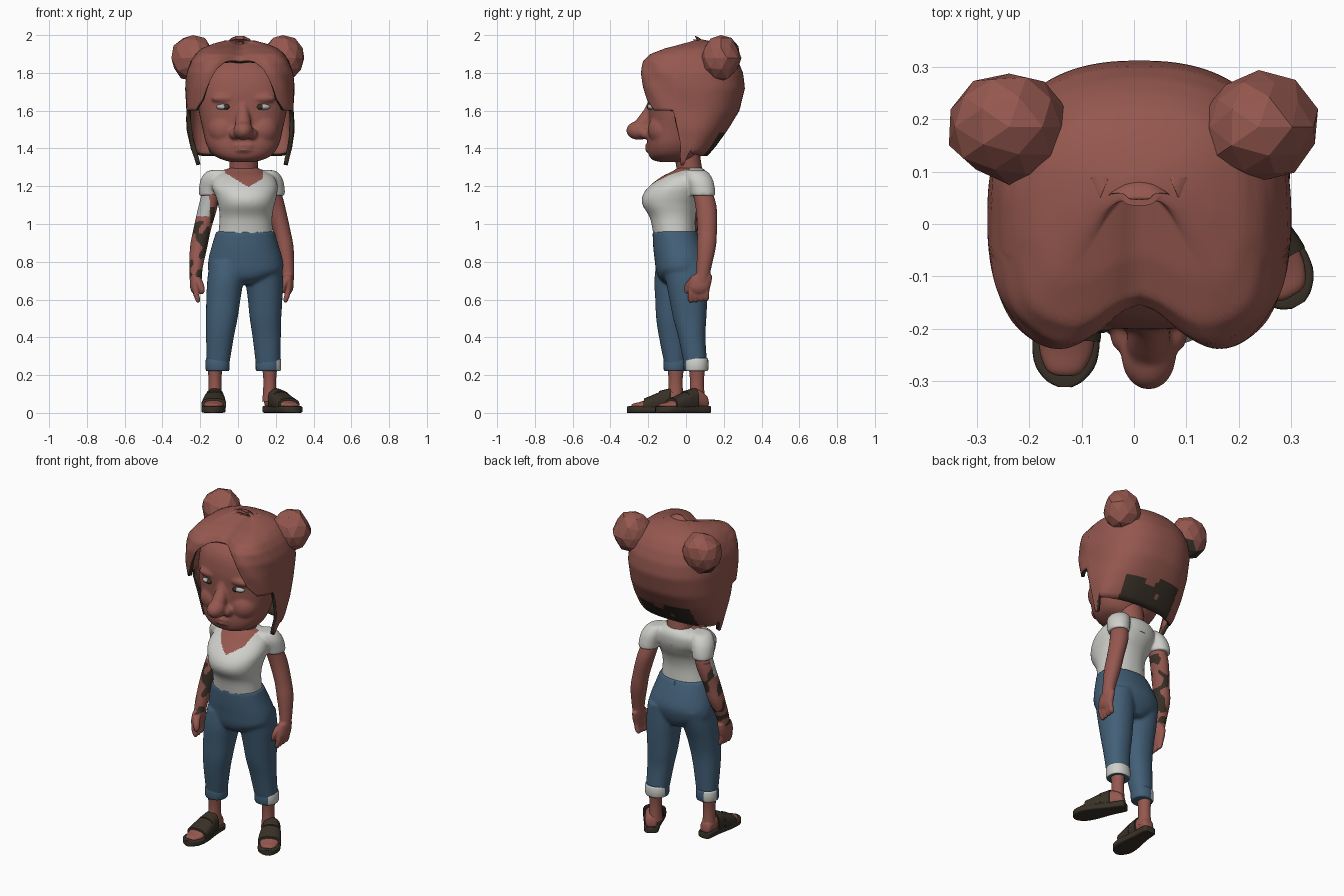
import bpy, bmesh, math, random
from mathutils import Vector, Matrix, noise

if "Cube" in bpy.data.objects:
    bpy.data.objects.remove(bpy.data.objects["Cube"])

random.seed(4)


def material(name, rgb):
    m = bpy.data.materials.new(name)
    m.diffuse_color = (*rgb, 1)
    m.use_nodes = True
    m.node_tree.nodes["Principled BSDF"].inputs["Base Color"].default_value = m.diffuse_color
    return m


SKIN = material("red brown", (0.30, 0.097, 0.078))
WHITE = material("off white", (0.62, 0.62, 0.59))
DENIM = material("denim blue", (0.055, 0.115, 0.185))
DARK = material("dark brown", (0.040, 0.030, 0.020))
GREY = material("light grey", (0.45, 0.46, 0.46))


def finish(name, bm, mats, pick=None, smooth=True, recalc=True):
    if recalc:
        bmesh.ops.recalc_face_normals(bm, faces=bm.faces[:])
    bm.normal_update()
    for f in bm.faces:
        f.smooth = smooth
        if pick:
            f.material_index = pick(f.calc_center_median(), f.normal)
    me = bpy.data.meshes.new(name)
    bm.to_mesh(me)
    bm.free()
    for m in mats:
        me.materials.append(m)
    if smooth:
        me.set_sharp_from_angle(angle=math.radians(55))
    ob = bpy.data.objects.new(name, me)
    bpy.context.collection.objects.link(ob)
    return ob


def fuse(name, parts, mats, pick=None, voxel=.008, rounds=6):
    """Melt overlapping parts into one smooth skin, then colour it by rule."""
    bm = bmesh.new()
    for p in parts:
        bm.from_mesh(p.data)
        bpy.data.objects.remove(p)
    ob = finish(name + "_raw", bm, [])
    mod = ob.modifiers.new("melt", "REMESH")
    mod.mode, mod.voxel_size = "VOXEL", voxel
    mod = ob.modifiers.new("soften", "SMOOTH")
    mod.factor, mod.iterations = .5, rounds
    bpy.context.view_layer.update()
    dg = bpy.context.evaluated_depsgraph_get()
    bm = bmesh.new()
    bm.from_mesh(ob.evaluated_get(dg).data)
    bpy.data.objects.remove(ob)
    for f in bm.faces:
        f.material_index = 0
    return finish(name, bm, mats, pick)


def spow(v, e):
    return math.copysign(abs(v) ** e, v)


def resample(rings, steps):
    """Catmull-Rom through the section list."""
    out = []
    for i in range(len(rings) - 1):
        a, b, c, d = (rings[max(0, min(len(rings) - 1, i + k))] for k in (-1, 0, 1, 2))
        for s in range(steps):
            t = s / steps
            out.append([0.5 * (2 * q + (r - p) * t + (2 * p - 5 * q + 4 * r - u) * t * t
                               + (3 * q - p - 3 * r + u) * t ** 3)
                        for p, q, r, u in zip(a, b, c, d)])
    return out + [list(rings[-1])]


def loft(name, rings, mats=(), axis="z", n=28, p=2.2, steps=4, pick=None, M=Matrix()):
    """Sections (position, a0, a1, b0, b1) along an axis, joined and capped."""
    bm = bmesh.new()
    rows = []
    for w, a0, a1, b0, b1 in resample(rings, steps):
        row = []
        for k in range(n):
            t = 2 * math.pi * k / n
            a = (a0 + a1) / 2 + (a1 - a0) / 2 * spow(math.sin(t), 2 / p)
            b = (b0 + b1) / 2 - (b1 - b0) / 2 * spow(math.cos(t), 2 / p)
            row.append(bm.verts.new(M @ Vector((a, b, w) if axis == "z" else (a, w, b))))
        rows.append(row)
    for r, s in zip(rows, rows[1:]):
        for k in range(n):
            bm.faces.new((r[k], r[(k + 1) % n], s[(k + 1) % n], s[k]))
    bm.faces.new(rows[0])
    bm.faces.new(rows[-1])
    return finish(name, bm, mats, pick)


def limb(name, pts, mats=(), mirror=False, fy=1.1, **kw):
    """Round sections (x, y, z, r); mirror reflects about the body axis x = 0.02."""
    rings = []
    for x, y, z, r in pts:
        x = 0.04 - x if mirror else x
        rings.append((z, x - r, x + r, y - r * fy, y + r * fy))
    return loft(name, rings, mats, p=2, **kw)


def ball(name, loc, rad, *mats):
    bm = bmesh.new()
    bmesh.ops.create_uvsphere(bm, u_segments=20, v_segments=12, radius=1,
                              matrix=Matrix.Translation(loc) @ Matrix.Diagonal((*rad, 1)))
    return finish(name, bm, mats)


# Head, nose and face details
face = [loft("head", [(1.328, -.03, .08, -.13, -.03), (1.338, -.075, .125, -.175, .02), (1.365, -.13, .18, -.197, .05),
              (1.42, -.167, .217, -.205, .08), (1.5, -.187, .237, -.197, .11), (1.6, -.208, .258, -.199, .15),
              (1.7, -.218, .268, -.2, .19), (1.8, -.2, .24, -.175, .2), (1.88, -.12, .16, -.1, .15)], n=40, p=2.4),
        limb("nose_bridge", [(.026, -.165, 1.67, .025), (.026, -.187, 1.61, .03), (.027, -.22, 1.55, .04),
                             (.028, -.24, 1.5, .045)]),
        ball("nose_tip", (.028, -.25, 1.495), (.053, .067, .05))]
for s in (-1, 1):
    face += [ball("nostril", (.028 + s * .045, -.21, 1.478), (.03, .036, .03)),
             ball("brow", (.028 + s * .1, -.175, 1.665), (.07, .03, .026)),
             ball("cheek", (.028 + s * .1, -.115, 1.5), (.09, .088, .09))]
    ball("eye", (.028 + s * .103, -.18, 1.62), (.04, .025, .016), GREY)
    ball("iris", (.028 + s * .09, -.194, 1.62), (.017, .014, .015), DARK)
face += [ball("upper_lip", (.028, -.195, 1.416), (.06, .022, .012)),
         ball("lower_lip", (.028, -.195, 1.392), (.05, .022, .012))]
fuse("head", face, [SKIN])
limb("neck", [(.03, .035, 1.2, .085), (.03, .02, 1.28, .075), (.03, 0, 1.4, .078)], [SKIN], fy=.9)

# Hair: columns run from the crown down to a hem height set by direction
SHELL = [(1.32, .24, -.1, .075), (1.4, .27, -.13, .15), (1.5, .285, -.19, .222), (1.6, .285, -.235, .283),
         (1.72, .288, -.255, .312), (1.8, .283, -.26, .302), (1.86, .262, -.252, .277), (1.9, .235, -.22, .25),
         (1.93, .2, -.145, .22), (1.955, .14, -.05, .17), (1.968, .09, 0, .13), (1.976, .035, .035, .09)]
HEM = [(0, 1.875), (8, 1.86), (17, 1.82), (26, 1.74), (36, 1.655), (50, 1.6), (79, 1.6), (81.5, 1.46),
       (84.5, 1.31), (90, 1.31), (95, 1.39), (102, 1.37), (130, 1.36), (180, 1.36)]


def lookup(table, v):
    v = max(table[0][0], min(table[-1][0], v))
    for a, b in zip(table, table[1:]):
        if v <= b[0]:
            t = (v - a[0]) / (b[0] - a[0])
            return [p + (q - p) * t for p, q in zip(a[1:], b[1:])]


bm = bmesh.new()
N, R = 180, 40
grid = []
for i in range(R + 1):
    row = []
    for j in range(N):
        th = 2 * math.pi * j / N
        deg = math.degrees(min(th, 2 * math.pi - th))
        z = 1.976 - (1.976 - lookup(HEM, deg)[0]) * (i / R) ** 1.7
        rx, y0, y1 = lookup(SHELL, z)
        fade = min(1, i / 12)
        k = 1 + .009 * math.sin(deg / 7 + z * 30) * fade * max(0, min(1, (110 - deg) / 30))
        e = .66 if deg < 90 else .83
        x = rx * k * spow(math.sin(th), e)
        y = (y0 + y1) / 2 - (y1 - y0) / 2 * k * spow(math.cos(th), e)
        if deg < 90:  # centre parting
            y += .085 * math.exp(-(x / .1) ** 2) * fade
            z -= .012 * math.exp(-(x / .03) ** 2) * fade
        row.append(bm.verts.new((x + .01 + .012 * max(0, (1.6 - z) / .3), y, z)))
    grid.append(row)
for r, s in zip(grid, grid[1:]):
    for j in range(N):
        bm.faces.new((r[j], s[j], s[(j + 1) % N], r[(j + 1) % N]))
bm.faces.new(grid[0])


def nape(c, n):
    return int(c.y > .05 and n.z < -.2 and c.z < 1.47 + .1 * noise.noise(c * 9) and abs(c.x - .02) < .18)


hair = finish("hair", bm, [SKIN, DARK], nape, recalc=False)
mod = hair.modifiers.new("thickness", "SOLIDIFY")
mod.thickness = .022
mod.offset = -1
mod.material_offset_rim = 1

# Faceted hair buns
for s in (-1, 1):
    bm = bmesh.new()
    bmesh.ops.create_icosphere(bm, subdivisions=2, radius=1)
    for v in bm.verts:
        if abs(v.co.z) < .95:
            v.co *= random.uniform(.9, 1.04)
        v.co = Vector((v.co.x * .118 + s * .238, v.co.y * .11 + .185, v.co.z * .122 + 1.878))
    finish("hair_bun", bm, [SKIN, DARK], lambda c, n: int(s < 0 and n.z < -.55 and n.y > 0), smooth=False)

# Shirt with sleeves and a V neck; the left shoulder is turned forward
shirt = [loft("shirt", [(.925, -.107, .187, -.17, .053), (1.03, -.097, .181, -.19, .05), (1.1, -.105, .193, -.23, .065),
                        (1.15, -.12, .205, -.23, .09), (1.2, -.14, .21, -.195, .11), (1.25, -.125, .19, -.13, .115),
                        (1.28, -.08, .14, -.07, .105), (1.297, -.045, .105, -.045, .085)], n=40)]
for m, d in ((False, .045), (True, 0)):
    shirt.append(limb("sleeve", [(-.08, .045 - d, 1.287, .02), (-.112, .055 - d, 1.28, .05), (-.132, .07 - d, 1.24, .064),
                                 (-.145, .085 - d, 1.19, .062), (-.15, .092 - d, 1.15, .058)], [], m))
fuse("shirt", shirt, [WHITE, SKIN],
     lambda c, n: int(c.y < .02 and c.z > 1.195 + .62 * abs(c.x - .055) and abs(c.x - .03) < .1))


def tattoo(c, n):
    if 1.04 < c.z < 1.15 and n.y < .1 and c.x < -.15:
        return 2
    return int(.72 < c.z < 1.13 and noise.noise(c * 16) > .02)


# Arms and hands; the left arm hangs further forward
for m, ys in ((False, (.035, .035, .01, -.005, -.042, -.055)), (True, (.07, .105, .112, .108, .095, .085))):
    arm = [limb("arm", [(x, y, z, r) for (x, z, r), y in zip(
        ((-.13, 1.22, .046), (-.157, 1.1, .051), (-.19, .97, .047), (-.208, .88, .046), (-.222, .77, .036),
         (-.224, .7, .032)), ys)])]
    h = ys[-1]
    arm.append(limb("palm", [(-.224, h, .73, .026), (-.226, h - .007, .7, .028), (-.226, h - .015, .66, .027),
                             (-.222, h - .015, .635, .02)], [], fy=2.1))
    for k in range(4):
        y = h - .057 + k * .027
        arm.append(limb("finger", [(-.224, y, .665, .015), (-.222, y - .002, .63, .0155), (-.214, y - .003, .602, .0145),
                                   (-.21, y - .003, .583 + .003 * k, .008)], [], n=12))
    arm.append(limb("thumb", [(-.215, h - .04, .715, .021), (-.2, h - .067, .68, .02), (-.192, h - .077, .65, .017),
                              (-.19, h - .079, .63, .009)], [], n=12))
    if m:
        for part in arm:
            part.data.transform(Matrix.Translation((.04, 0, 0)) @ Matrix.Diagonal((-1, 1, 1, 1)))
    fuse("arm", arm, [SKIN, DARK, GREY], None if m else tattoo, voxel=.006, rounds=4)

# Jeans
hips = loft("hips", [(.68, -.03, .1, -.1, .07), (.71, -.1, .17, -.14, .09), (.75, -.155, .234, -.158, .108),
                     (.81, -.157, .237, -.166, .118), (.88, -.14, .217, -.174, .096), (.96, -.116, .194, -.177, .06)], n=40)
left = loft("leg", [(.8, -.15, .04, -.157, .1), (.7, -.163, .029, -.168, .07), (.6, -.168, .013, -.163, .034),
                    (.5, -.169, -.002, -.158, .01), (.4, -.169, -.022, -.143, .003), (.25, -.166, -.047, -.113, -.001)])
right = loft("leg", [(.8, .04, .23, -.133, .113), (.7, .04, .239, -.108, .115), (.6, .052, .235, -.088, .113),
                     (.5, .062, .229, -.068, .108), (.4, .077, .227, -.041, .103), (.25, .095, .225, -.009, .113)])
fuse("jeans", [hips, left, right], [DENIM], rounds=8)
ball("belt_loop", (.035, .064, .927), (.01, .008, .028), DENIM)
CUFF = [(.222, .006), (.23, 0), (.28, 0), (.29, .006)]
loft("front_cuff", [(z, -.171 + d, -.045 - d, -.118 + d, .004 - d) for z, d in CUFF], [DENIM, WHITE], steps=2,
     pick=lambda c, n: int(n.x < -.2 and n.y > 0 and abs(n.z) < .8))
loft("back_cuff", [(z, .094 + d, .228 - d, -.012 + d, .118 - d) for z, d in CUFF], [DENIM, WHITE], steps=2,
     pick=lambda c, n: int((n.x > .6 or n.y > .1) and abs(n.z) < .8))

# Feet and sandals: heel at the local origin, toes along -y
for ax, ay, hx, hy, turn in ((-.122, -.055, -.12, .003, -2), (.168, .058, .158, .118, 30)):
    limb("ankle", [(ax, ay, .06, .04), (ax, ay, .12, .035), (ax, ay, .18, .034), (ax, ay, .26, .042)], [SKIN])
    M = Matrix.Translation((hx, hy, 0)) @ Matrix.Rotation(math.radians(turn), 4, "Z")
    loft("sandal_sole", [(0, -.02, .02, 0, .036), (-.012, -.04, .04, 0, .038), (-.09, -.046, .046, 0, .038),
                         (-.2, -.064, .062, 0, .036), (-.265, -.062, .058, 0, .036), (-.3, -.04, .035, 0, .036),
                         (-.314, -.015, .012, 0, .034)], [DARK], "y", p=6, M=M)
    loft("foot", [(-.008, -.015, .015, .03, .06), (-.02, -.034, .034, .02, .095), (-.07, -.04, .04, .02, .125),
                  (-.12, -.045, .045, .02, .118), (-.18, -.053, .052, .02, .085), (-.24, -.052, .05, .02, .06),
                  (-.28, -.038, .033, .02, .05), (-.292, -.02, .015, .03, .042)], [SKIN], "y", M=M)
    loft("sandal_strap_high", [(-.085, -.05, .05, .005, .131), (-.145, -.056, .056, .005, .116)],
         [DARK], "y", p=2.5, steps=2, M=M)
    loft("sandal_strap_low", [(-.135, -.058, .057, .005, .114), (-.2, -.066, .064, .005, .086),
                              (-.225, -.066, .064, .005, .077)], [DARK], "y", p=2.6, steps=2, M=M)
